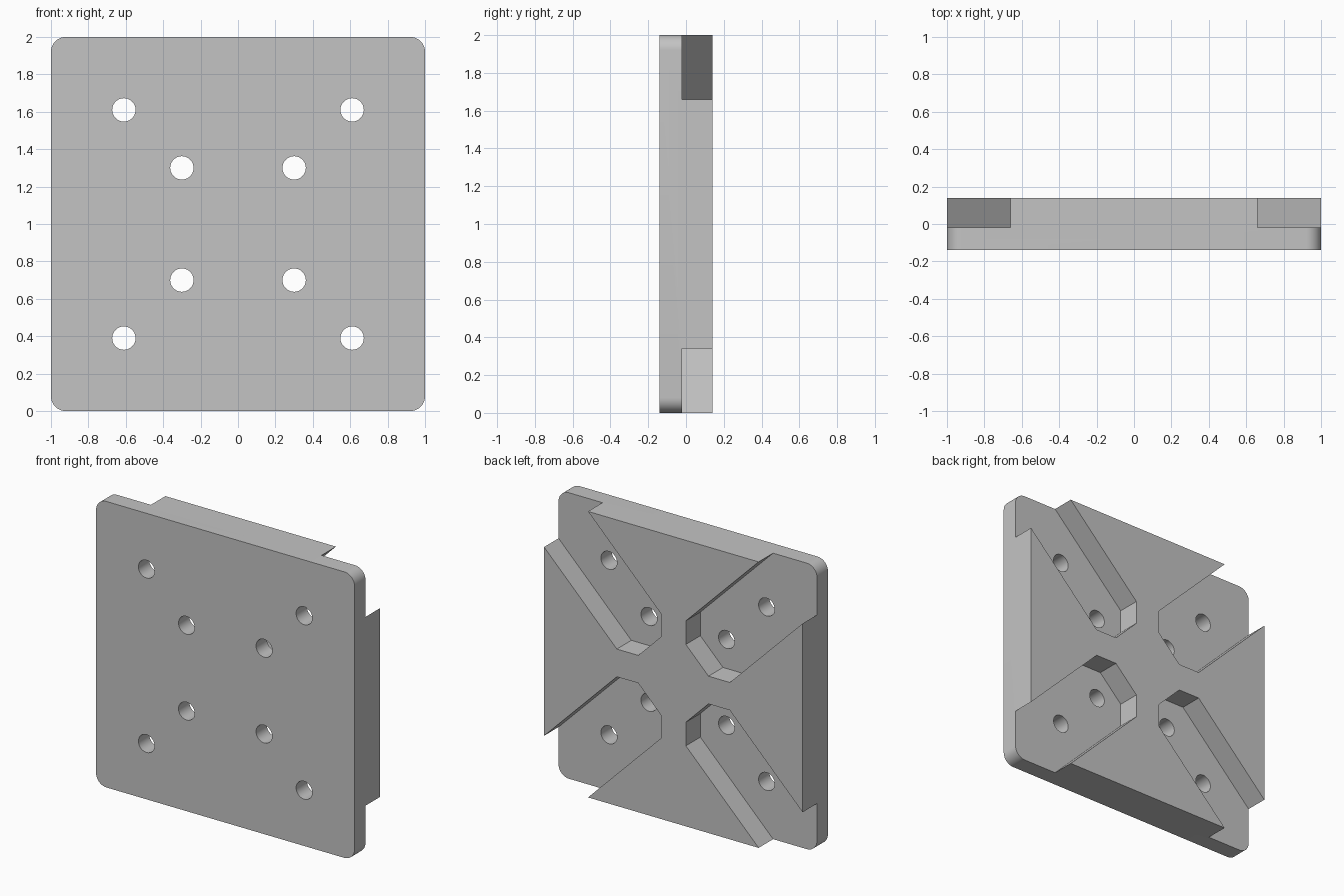
import bpy
import bmesh
from math import cos, sin, pi, radians

if "Cube" in bpy.data.objects:
    bpy.data.objects.remove(bpy.data.objects["Cube"], do_unlink=True)

FRONT, FLOOR, BACK = -0.14, -0.02, 0.14
CORNER_R, HOLE_R = 0.08, 0.0625
INNER, CHAMFER, SPREAD = 0.097, 0.175, 0.34   # slot end offset, tip chamfer, diagonal spread
QUADRANTS = [(sx, sz) for sx in (1, -1) for sz in (1, -1)]

grey = bpy.data.materials.new("plain grey")
grey.use_nodes = True
grey.diffuse_color = (0.55, 0.55, 0.55, 1)
grey.node_tree.nodes["Principled BSDF"].inputs["Base Color"].default_value = (0.55, 0.55, 0.55, 1)


def arc(cx, cz, r, start, sweep, steps):
    return [(cx + r * cos(start + sweep * i / steps), cz + r * sin(start + sweep * i / steps))
            for i in range(steps + 1)]


def prisms(name, outlines, y0, y1):
    """Extrude each (x, z) outline from y0 to y1 into one object."""
    bm = bmesh.new()
    for outline in outlines:
        face = bm.faces.new([bm.verts.new((x, y0, z + 1)) for x, z in outline])
        ext = bmesh.ops.extrude_face_region(bm, geom=[face])["geom"]
        moved = [v for v in ext if isinstance(v, bmesh.types.BMVert)]
        bmesh.ops.translate(bm, verts=moved, vec=(0, y1 - y0, 0))
    bmesh.ops.recalc_face_normals(bm, faces=bm.faces)
    mesh = bpy.data.meshes.new(name)
    bm.to_mesh(mesh)
    bm.free()
    obj = bpy.data.objects.new(name, mesh)
    bpy.context.collection.objects.link(obj)
    mesh.materials.append(grey)
    return obj


# Square plate with rounded corners
c = 1 - CORNER_R
rim = []
for k, (sx, sz) in enumerate([(1, 1), (-1, 1), (-1, -1), (1, -1)]):
    rim += arc(sx * c, sz * c, CORNER_R, k * pi / 2, pi / 2, 10)
plate = prisms("mounting_plate", [rim], FRONT, BACK)

# Diagonal slots, open at the corners, with a chamfered inner tip
tip = INNER + CHAMFER
side = INNER + SPREAD
far = 1.2
slot = [(INNER, tip), (tip, INNER), (side, INNER), (far + SPREAD, far),
        (far, far + SPREAD), (INNER, side)]
slots = prisms("slot_cutter", [[(x * sx, z * sz) for x, z in slot] for sx, sz in QUADRANTS],
               FLOOR, BACK + 0.1)

# Two bolt holes on every diagonal
holes = prisms("hole_cutter", [arc(sx * d, sz * d, HOLE_R, 0, 2 * pi, 40)[:-1]
                               for sx, sz in QUADRANTS for d in (0.3, 0.61)],
               FRONT - 0.1, BACK + 0.1)

# Cut the plate, then discard the cutters
bpy.ops.object.select_all(action="DESELECT")
bpy.context.view_layer.objects.active = plate
plate.select_set(True)
for cutter in (slots, holes):
    cutter.hide_render = True
    mod = plate.modifiers.new(cutter.name, "BOOLEAN")
    mod.operation = "DIFFERENCE"
    mod.solver = "EXACT"
    mod.object = cutter
    bpy.ops.object.modifier_apply(modifier=mod.name)
    bpy.data.objects.remove(cutter, do_unlink=True)

bpy.ops.object.shade_smooth_by_angle(angle=radians(30))
